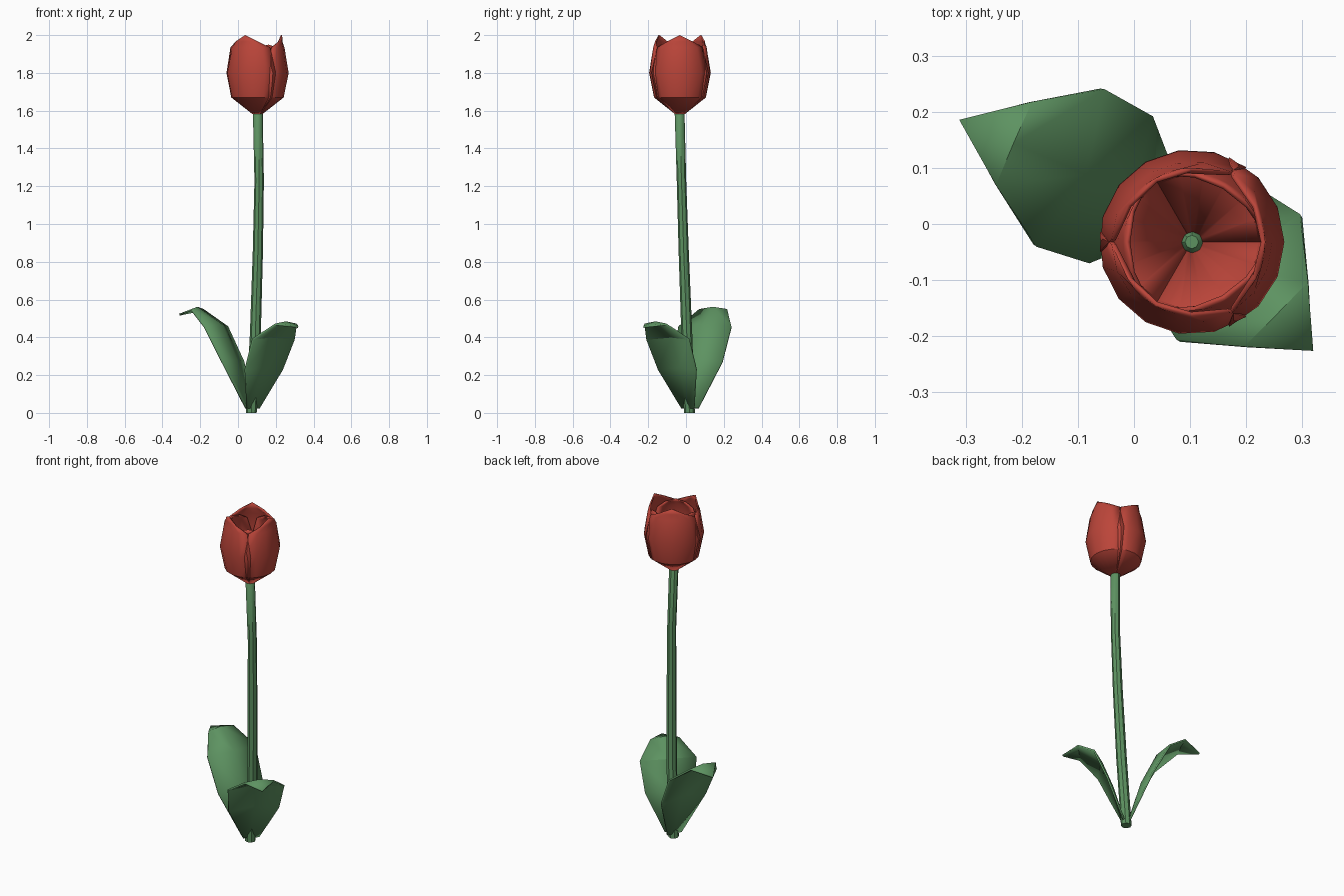
import bpy, bmesh, math
from mathutils import Vector

if "Cube" in bpy.data.objects:
    bpy.data.objects.remove(bpy.data.objects["Cube"])

def material(name, rgb):
    m = bpy.data.materials.new(name)
    m.diffuse_color = (*rgb, 1)
    m.use_nodes = True
    m.node_tree.nodes["Principled BSDF"].inputs["Base Color"].default_value = m.diffuse_color
    return m

RED = material("petal red", (0.50, 0.06, 0.042))
GREEN = material("leaf green", (0.11, 0.29, 0.12))

def skin(name, rows, mat, thickness=0, offset=0, closed=False, angle=30):
    """Join rows of points into a surface, optionally thickened."""
    bm = bmesh.new()
    vs = [[bm.verts.new(p) for p in row] for row in rows]
    n = len(rows[0])
    for a, b in zip(vs, vs[1:]):
        for j in range(n if closed else n - 1):
            k = (j + 1) % n
            bm.faces.new((a[j], a[k], b[k], b[j]))
    if closed:
        bm.faces.new(list(reversed(vs[0])))
        bm.faces.new(vs[-1])
    bmesh.ops.remove_doubles(bm, verts=bm.verts, dist=0.0005)
    me = bpy.data.meshes.new(name)
    bm.to_mesh(me)
    bm.free()
    ob = bpy.data.objects.new(name, me)
    bpy.context.collection.objects.link(ob)
    me.materials.append(mat)
    if thickness:
        mod = ob.modifiers.new("thickness", "SOLIDIFY")
        mod.thickness, mod.offset = thickness, offset
    bpy.ops.object.select_all(action='DESELECT')
    ob.select_set(True)
    bpy.context.view_layer.objects.active = ob
    bpy.ops.object.shade_smooth_by_angle(angle=math.radians(angle))
    return ob

# Stem: gently bent tapered tube (x, y, z, radius)
path = [(0.07, 0.018, 0, 0.029), (0.092, 0.004, 0.42, 0.029), (0.105, -0.012, 0.85, 0.027),
        (0.112, -0.024, 1.23, 0.025), (0.105, -0.034, 1.59, 0.026), (0.103, -0.032, 1.612, 0.012)]
skin("stem", [[(x + r * math.cos(a), y + r * math.sin(a), z)
               for a in [math.tau * i / 8 for i in range(8)]] for x, y, z, r in path],
     GREEN, closed=True, angle=40)

# Petals: rows of (z, radius, half angle), three outer and three inner
CX, CY = 0.103, -0.032
outer = [(1.583, 0.028, 60), (1.67, 0.139, 64), (1.80, 0.165, 66),
         (1.935, 0.143, 58), (1.967, 0.132, 30), (2.0, 0.131, 0)]
inner = [(1.592, 0.02, 60), (1.675, 0.126, 60), (1.80, 0.153, 60),
         (1.91, 0.132, 48), (1.935, 0.122, 28), (1.95, 0.117, 0)]

def petal(name, profile, heading):
    rows = []
    for z, r, half in profile:
        angles = [math.radians(heading + half * t / 3) for t in range(-3, 4)]
        rows.append([(CX + r * math.cos(a), CY + r * math.sin(a), z) for a in angles])
    skin(name, rows, RED, 0.008, -1, angle=35)

for i in range(3):
    petal(f"outer_petal_{i + 1}", outer, 120 * i)
    petal(f"inner_petal_{i + 1}", inner, 120 * i + 60)

# Leaves: rows of (distance along, half width, edge height, midrib shift, midrib rise)
def leaf(name, base, direction, rows):
    d = Vector((*direction, 0)).normalized()
    side = Vector((-d.y, d.x, 0))
    pts = []
    for along, half, z, shift, rise in rows:
        p = Vector((*base, z)) + d * along
        mid = p + d * shift + Vector((0, 0, rise))
        pts.append([p - side * half, mid, p + side * half])
    skin(name, pts, GREEN, 0.01, 0, angle=30)

leaf("left_leaf", (0.06, 0.025), (-0.918, 0.397),
     [(0, 0.045, 0.025, 0, 0), (0.095, 0.142, 0.27, -0.02, 0.01), (0.192, 0.152, 0.455, -0.03, 0.012),
      (0.30, 0.08, 0.545, 0, 0.012), (0.403, 0, 0.52, 0, 0)])
leaf("right_leaf", (0.08, 0.01), (0.71, -0.70),
     [(0, 0.045, 0.025, 0, 0), (0.08, 0.14, 0.23, -0.02, 0.01), (0.152, 0.156, 0.39, -0.03, 0.012),
      (0.245, 0.08, 0.468, 0, 0.012), (0.335, 0, 0.455, 0, 0)])
